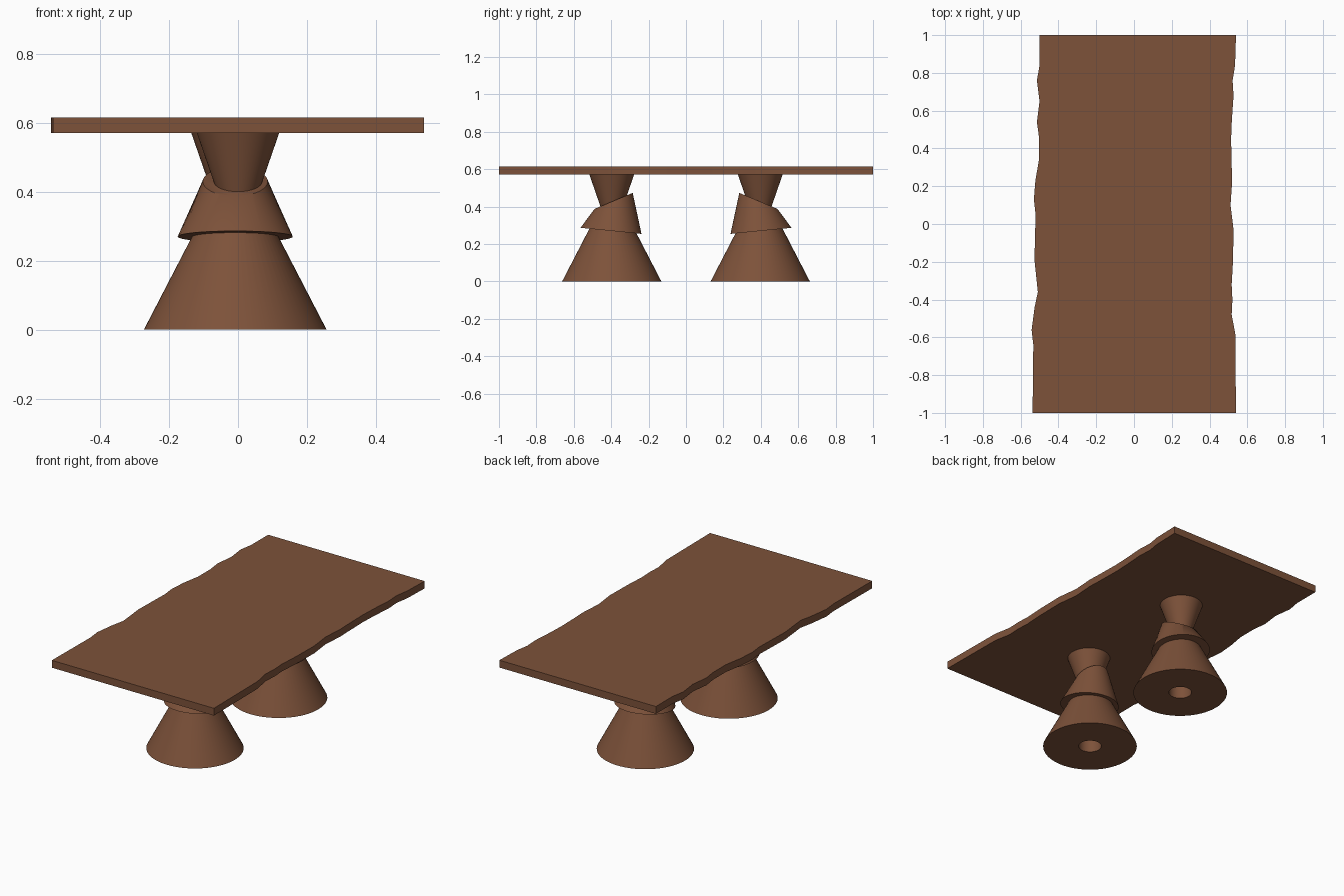
import bpy, bmesh, math

cube = bpy.data.objects.get("Cube")
if cube:
    bpy.data.objects.remove(cube)

wood = bpy.data.materials.new("brown_wood")
wood.use_nodes = True
colour = (0.205, 0.084, 0.042, 1)
wood.diffuse_color = colour
bsdf = wood.node_tree.nodes["Principled BSDF"]
bsdf.inputs["Base Color"].default_value = colour
bsdf.inputs["Roughness"].default_value = 0.7

AXIS_X = -0.008   # shared centre line of the two pedestals
LEG_Y = 0.397
SEGMENTS = 64


def finish(name, bm, smooth=True):
    bmesh.ops.recalc_face_normals(bm, faces=bm.faces)
    mesh = bpy.data.meshes.new(name)
    bm.to_mesh(mesh)
    bm.free()
    mesh.materials.append(wood)
    obj = bpy.data.objects.new(name, mesh)
    bpy.context.collection.objects.link(obj)
    if smooth:
        bpy.ops.object.select_all(action="DESELECT")
        obj.select_set(True)
        bpy.context.view_layer.objects.active = obj
        bpy.ops.object.shade_smooth_by_angle(angle=math.radians(35))
    return obj


def loft(name, rings):
    """Solid through elliptical rings: x, y, z, radius x, radius y, rise per y."""
    bm = bmesh.new()
    loops = []
    for x, y, z, rx, ry, rise in rings:
        loop = []
        for i in range(SEGMENTS):
            a = math.tau * i / SEGMENTS
            dy = ry * math.sin(a)
            loop.append(bm.verts.new((x + rx * math.cos(a), y + dy, z + rise * dy)))
        loops.append(loop)
    for low, high in zip(loops, loops[1:]):
        for i in range(SEGMENTS):
            j = (i + 1) % SEGMENTS
            bm.faces.new((low[i], low[j], high[j], high[i]))
    bm.faces.new(loops[0])
    bm.faces.new(loops[-1])
    return finish(name, bm)


# Pedestals: the back one is the front one turned half round
for side, turn in (("front", 0), ("back", math.pi)):
    parts = [
        # conical foot with a bore in its underside
        loft(side + "_foot", [
            (0, 0, 0.30, 0.064, 0.064, 0), (0, 0, 0, 0.064, 0.064, 0),
            (0, 0, 0, 0.265, 0.265, 0), (0, 0, 0.40, 0.058, 0.058, 0)]),
        # tilted collar
        loft(side + "_collar", [
            (0, -0.004, 0.27, 0.167, 0.163, -0.1),
            (0, 0.010, 0.43, 0.094, 0.102, 0.42)]),
        # flared support under the top
        loft(side + "_support", [
            (0.008, 0, 0.37, 0.05, 0.05, 0),
            (0.008, 0, 0.575, 0.121, 0.121, 0)]),
    ]
    for part in parts:
        part.location = (AXIS_X, LEG_Y if turn else -LEG_Y, 0)
        part.rotation_euler.z = turn

# Table top with wavy long edges, listed from back to front as (y, x)
left_edge = [(1, .54), (.84, .535), (.76, .522), (.68, .527), (.55, .518),
             (.45, .514), (.31, .517), (.23, .52), (.1, .511), (-.03, .527),
             (-.2, .524), (-.32, .517), (-.4, .521), (-.48, .517),
             (-.58, .536), (-1, .54)]
right_edge = [(1, -.5), (.84, -.5), (.76, -.514), (.65, -.5), (.54, -.514),
              (.46, -.503), (.34, -.503), (.23, -.522), (.13, -.53),
              (.05, -.521), (-.19, -.527), (-.36, -.509), (-.44, -.526),
              (-.56, -.542), (-.64, -.533), (-1, -.537)]
bm = bmesh.new()
outline = [(x, y) for y, x in left_edge] + [(x, y) for y, x in reversed(right_edge)]
base = bm.faces.new([bm.verts.new((x, y, 0.571)) for x, y in outline])
raised = bmesh.ops.extrude_face_region(bm, geom=[base])["geom"]
bmesh.ops.translate(bm, vec=(0, 0, 0.044),
                    verts=[v for v in raised if isinstance(v, bmesh.types.BMVert)])
finish("table_top", bm)
